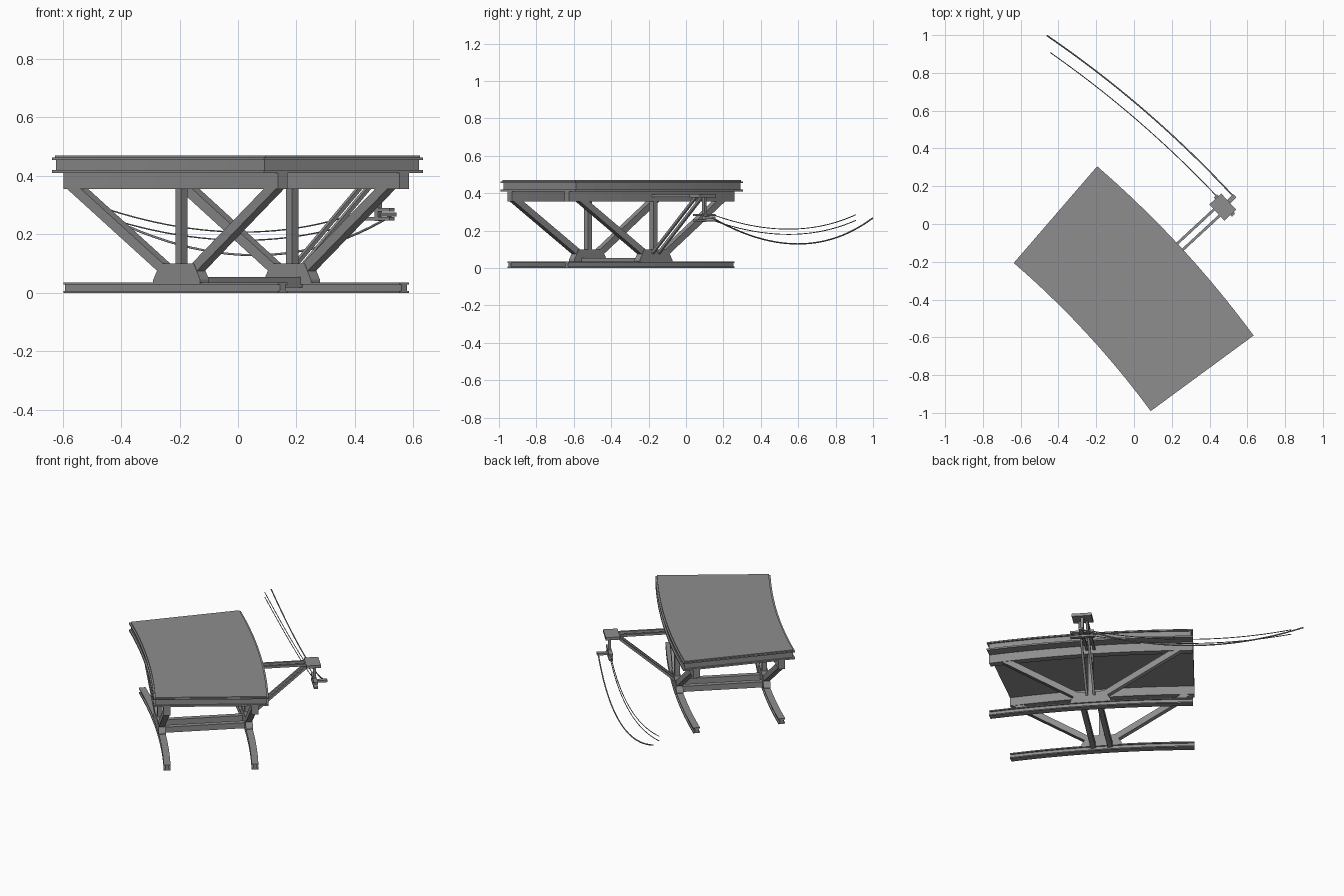
import bpy, bmesh, math
from mathutils import Vector, Matrix

cube = bpy.data.objects.get("Cube")
if cube:
    bpy.data.objects.remove(cube, do_unlink=True)

# Everything follows a horizontal arc around this centre
CX, CY = -3.743, -3.805
MID = math.radians(42.75)
HALF = math.radians(6.45)
R_IN, R_OUT = 4.754, 5.43
SIDES = {"inner": R_IN + 0.08, "outer": R_OUT - 0.08}

steel = bpy.data.materials.new("steel_grey")
steel.use_nodes = True
steel.diffuse_color = (0.27, 0.27, 0.27, 1)
steel.node_tree.nodes["Principled BSDF"].inputs["Base Color"].default_value = (0.27, 0.27, 0.27, 1)


def polar(r, theta, z):
    return Vector((CX + r * math.cos(theta), CY + r * math.sin(theta), z))


def place(s, r, z):
    """Point at distance s along the arc from its middle."""
    return polar(r, MID + s / r, z)


def finish(bm, name):
    bmesh.ops.recalc_face_normals(bm, faces=bm.faces)
    mesh = bpy.data.meshes.new(name)
    bm.to_mesh(mesh)
    bm.free()
    mesh.materials.append(steel)
    obj = bpy.data.objects.new(name, mesh)
    bpy.context.collection.objects.link(obj)
    return obj


def arc_sweep(name, profile, half=HALF, steps=10):
    """Sweep a closed (radius, height) profile along the arc."""
    bm = bmesh.new()
    rings = []
    for i in range(steps + 1):
        theta = MID - half + 2 * half * i / steps
        rings.append([bm.verts.new(polar(r, theta, z)) for r, z in profile])
    n = len(profile)
    for a, b in zip(rings, rings[1:]):
        for j in range(n):
            k = (j + 1) % n
            bm.faces.new((a[j], a[k], b[k], b[j]))
    bm.faces.new(rings[0])
    bm.faces.new(rings[-1])
    return finish(bm, name)


def rect(r0, r1, z0, z1):
    return [(r0, z0), (r1, z0), (r1, z1), (r0, z1)]


def i_profile(r, flange, web, z0, z1, t):
    right = [(flange, z0), (flange, z0 + t), (web, z0 + t),
             (web, z1 - t), (flange, z1 - t), (flange, z1)]
    return [(r + x, z) for x, z in right] + [(r - x, z) for x, z in reversed(right)]


def beam(name, start, end, width, depth):
    """Straight square-ended bar between two points."""
    axis = end - start
    d = axis.normalized()
    ref = Vector((0, 0, 1))
    if abs(d.z) > 0.99:
        ref = Vector((-math.sin(MID), math.cos(MID), 0))
    side = d.cross(ref).normalized()
    up = side.cross(d)
    rot = Matrix((side, d, up)).transposed().to_4x4()
    size = Matrix.Diagonal((width, axis.length, depth, 1))
    bm = bmesh.new()
    bmesh.ops.create_cube(bm, size=1,
                          matrix=Matrix.Translation((start + end) / 2) @ rot @ size)
    return finish(bm, name)


def gusset(name, r, thickness):
    """Trapezoid plate that ties the struts to the rail."""
    outline = [(-0.118, 0.03), (0.118, 0.03), (0.118, 0.045),
               (0.085, 0.1), (-0.085, 0.1), (-0.118, 0.045)]
    bm = bmesh.new()
    near = [bm.verts.new(place(s, r - thickness / 2, z)) for s, z in outline]
    far = [bm.verts.new(place(s, r + thickness / 2, z)) for s, z in outline]
    n = len(outline)
    for j in range(n):
        k = (j + 1) % n
        bm.faces.new((near[j], near[k], far[k], far[j]))
    bm.faces.new(near)
    bm.faces.new(far)
    return finish(bm, name)


def wire(name, r, s0, s1, z_end, sag, radius, steps=24):
    """Sagging cable along the arc."""
    curve = bpy.data.curves.new(name, "CURVE")
    curve.dimensions = "3D"
    curve.bevel_depth = radius
    curve.bevel_resolution = 1
    curve.use_fill_caps = True
    spline = curve.splines.new("POLY")
    spline.points.add(steps)
    for i, p in enumerate(spline.points):
        t = i / steps
        z = z_end - sag * (1 - (2 * t - 1) ** 2)
        p.co = (*place(s0 + (s1 - s0) * t, r, z), 1)
    curve.materials.append(steel)
    obj = bpy.data.objects.new(name, curve)
    bpy.context.collection.objects.link(obj)


# Deck: a recessed core between two overhanging flanges, with a thin top plate
INSET = 0.01
inset_half = HALF - 0.002
arc_sweep("deck_bottom_flange", rect(R_IN, R_OUT, 0.41, 0.42))
arc_sweep("deck_core", rect(R_IN + INSET, R_OUT - INSET, 0.418, 0.457), inset_half)
arc_sweep("deck_top_flange", rect(R_IN, R_OUT, 0.455, 0.463))
arc_sweep("deck_top_plate", rect(R_IN + INSET, R_OUT - INSET, 0.462, 0.47), HALF - 0.001)

# Support trusses under both edges
for side, r in SIDES.items():
    arc_sweep(side + "_girder", rect(r - 0.02, r + 0.02, 0.355, 0.412))
    arc_sweep(side + "_base_rail", i_profile(r, 0.02, 0.011, 0, 0.035, 0.007))
    gusset(side + "_gusset", r, 0.042)
    beam(side + "_post", place(0, r, 0.06), place(0, r, 0.36), 0.03, 0.03)
    for label, sign in (("front", -1), ("back", 1)):
        beam(f"{side}_{label}_diagonal", place(sign * 0.06, r, 0.07),
             place(sign * 0.525, r, 0.375), 0.036, 0.036)

# Cross ties between the two trusses
for label, sign in (("front", -1), ("back", 1)):
    beam(label + "_cross_tie", place(sign * 0.05, SIDES["inner"], 0.037),
         place(sign * 0.05, SIDES["outer"], 0.037), 0.03, 0.036)

# Bracket reaching out from the outer truss
MAST = 5.75
for label, s in (("front", -0.022), ("back", 0.022)):
    beam(label + "_bracket_arm", place(s, SIDES["outer"], 0.387),
         place(s, MAST - 0.02, 0.387), 0.014, 0.014)
    beam(label + "_bracket_strut", place(s, SIDES["outer"] + 0.01, 0.075),
         place(s, MAST - 0.04, 0.382), 0.014, 0.014)
beam("bracket_platform", place(0, MAST - 0.055, 0.387),
     place(0, MAST + 0.03, 0.387), 0.117, 0.018)
beam("hanger_post", place(0, MAST, 0.245), place(0, MAST, 0.385), 0.018, 0.018)
for label, z in (("lower", 0.254), ("upper", 0.284)):
    beam(label + "_cross_arm", place(-0.07, MAST, z), place(0.07, MAST, z), 0.024, 0.012)
beam("outer_cable_holder", place(0, MAST, 0.268), place(0, MAST + 0.075, 0.268), 0.024, 0.014)

# Cables
wire("upper_cable", MAST + 0.003, 0.06, 1.23, 0.285, 0.077, 0.0025)
wire("lower_cable", MAST + 0.003, 0.06, 1.23, 0.255, 0.075, 0.0025)
wire("outer_cable", MAST + 0.067, 0, 1.31, 0.267, 0.138, 0.004)
